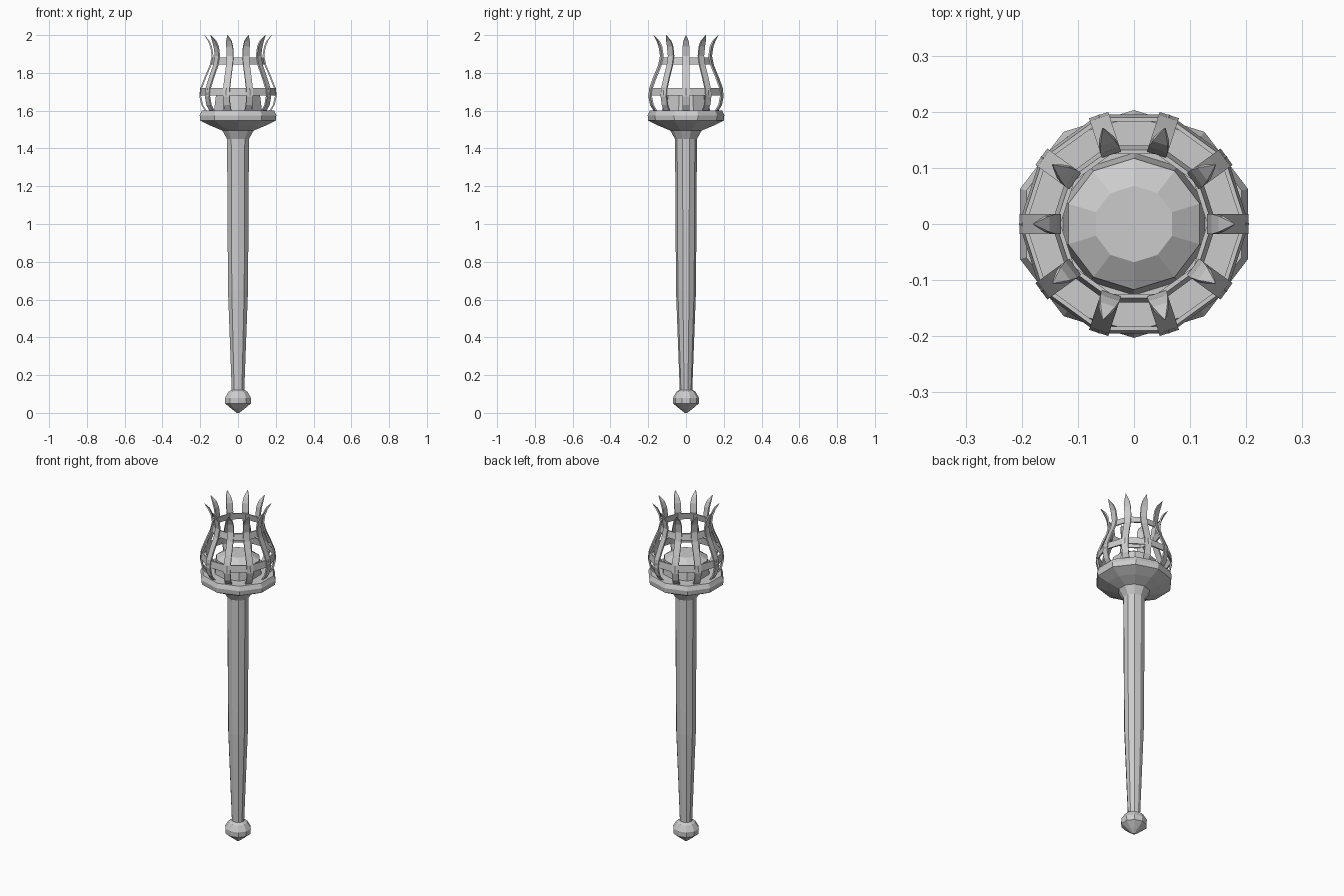
import bpy, bmesh
from math import cos, sin, pi

if "Cube" in bpy.data.objects:
    bpy.data.objects.remove(bpy.data.objects["Cube"])

SIDES = 10


def finish(bm, name):
    bmesh.ops.recalc_face_normals(bm, faces=bm.faces)
    mesh = bpy.data.meshes.new(name)
    bm.to_mesh(mesh)
    bm.free()
    obj = bpy.data.objects.new(name, mesh)
    bpy.context.collection.objects.link(obj)
    return obj


def lathe(name, profile, start, sx=1.0, closed=False):
    """Revolve (radius, z) points into a ten-sided flat-faced solid."""
    bm = bmesh.new()
    rings = []
    for r, z in profile:
        rings.append([bm.verts.new((r * sx * cos(start + 2 * pi * i / SIDES),
                                    r * sin(start + 2 * pi * i / SIDES), z))
                      for i in range(SIDES)])
    pairs = list(zip(rings, rings[1:]))
    if closed:
        pairs.append((rings[-1], rings[0]))
    else:
        bm.faces.new(rings[0])
        bm.faces.new(rings[-1])
    for a, b in pairs:
        for i in range(SIDES):
            j = (i + 1) % SIDES
            bm.faces.new((a[i], a[j], b[j], b[i]))
    return finish(bm, name)


FLAT = 1 / cos(pi / SIDES)  # flats on +-x reach the profile radius

# Pommel
lathe("pommel", [(0.006, 0), (0.035, 0.022), (0.068, 0.05), (0.069, 0.08),
                 (0.05, 0.112), (0.033, 0.122)], pi / 2, FLAT)

# Tapered shaft flaring into the cup
lathe("shaft_and_cup", [(0.033, 0.115), (0.053, 0.65), (0.058, 1.45),
                        (0.083, 1.495), (0.145, 1.52), (0.2, 1.548),
                        (0.203, 1.575), (0.192, 1.6)], pi / 2, FLAT)

# Fuel block in the middle of the basket
lathe("fuel_block", [(0.128, 1.59), (0.117, 1.68), (0.068, 1.71)],
      pi / 2, FLAT)

# Horizontal basket bands
lathe("lower_band", [(0.205, 1.68), (0.2, 1.72), (0.192, 1.72), (0.197, 1.68)],
      0, closed=True)
lathe("upper_band", [(0.147, 1.845), (0.139, 1.882), (0.131, 1.882),
                     (0.139, 1.845)], 0, closed=True)

# Curved upright slats: (radius, z, half width), ending in a point
SLAT = [(0.172, 1.595, 0.018), (0.194, 1.63, 0.018), (0.204, 1.675, 0.018),
        (0.199, 1.72, 0.018), (0.178, 1.775, 0.018), (0.15, 1.84, 0.018),
        (0.139, 1.89, 0.018), (0.147, 1.94, 0.018), (0.16, 1.97, 0.014),
        (0.18, 2.0, 0.001)]
bm = bmesh.new()
for k in range(SIDES):
    a = 2 * pi * k / SIDES
    rows = []
    for r, z, w in SLAT:
        t = 0.009 if w > 0.01 else 0.002
        rows.append([bm.verts.new((x * cos(a) - y * sin(a),
                                   x * sin(a) + y * cos(a), z))
                     for x, y in ((r, -w), (r, w), (r - t, w), (r - t, -w))])
    for p, q in zip(rows, rows[1:]):
        for i in range(4):
            j = (i + 1) % 4
            bm.faces.new((p[i], p[j], q[j], q[i]))
    bm.faces.new(rows[0])
    bm.faces.new(rows[-1])
finish(bm, "basket_slats")
